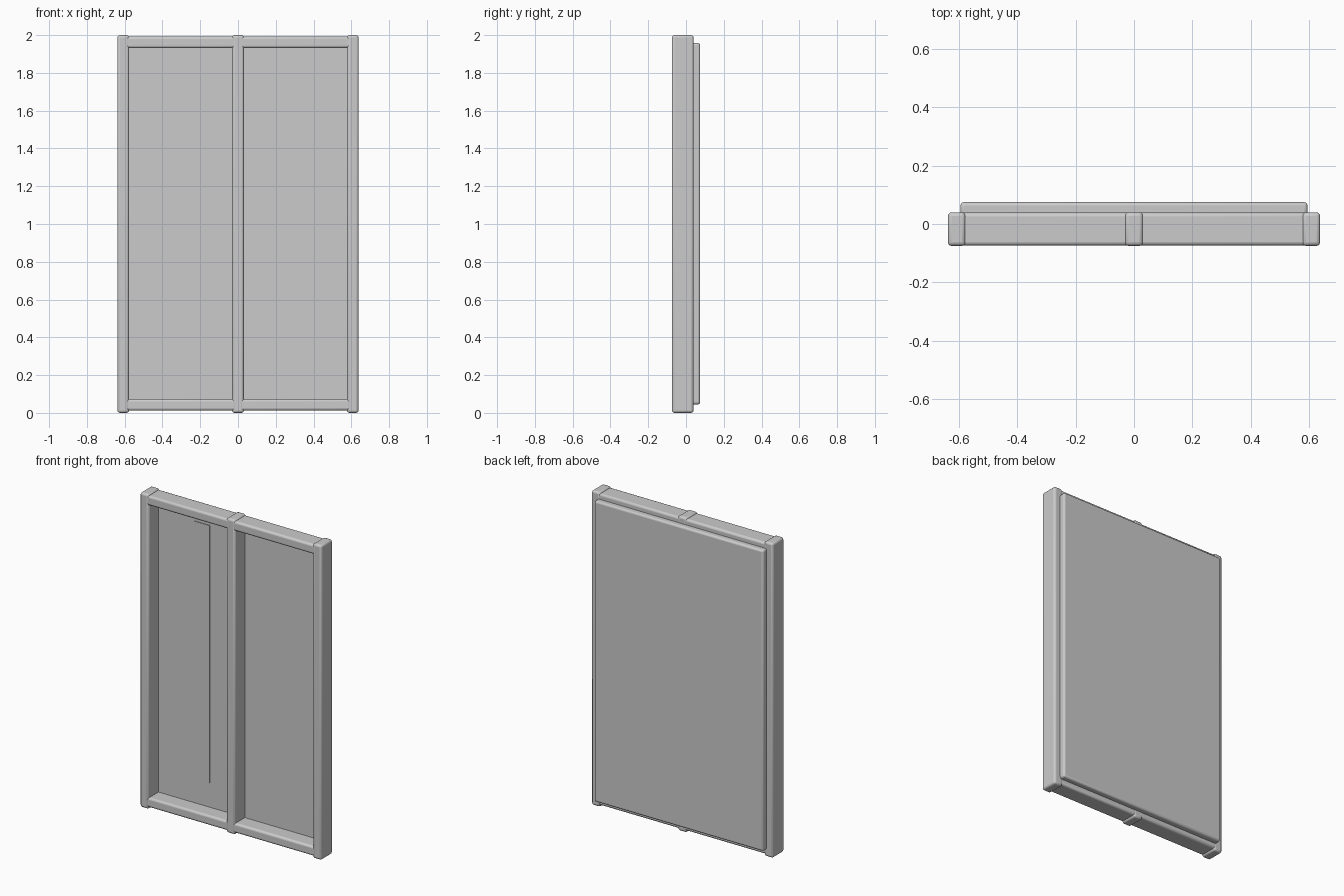
import bpy

if "Cube" in bpy.data.objects:
    bpy.data.objects.remove(bpy.data.objects["Cube"])

grey = bpy.data.materials.new("neutral grey")
grey.diffuse_color = (0.6, 0.6, 0.6, 1)
grey.use_nodes = True
grey.node_tree.nodes["Principled BSDF"].inputs["Base Color"].default_value = grey.diffuse_color


def box(name, x, y, z, bevel=0.0):
    """Box from (min, max) ranges, with optional rounded edges."""
    bpy.ops.mesh.primitive_cube_add(size=1, location=[sum(r) / 2 for r in (x, y, z)])
    ob = bpy.context.object
    ob.name = name
    ob.scale = [r[1] - r[0] for r in (x, y, z)]
    bpy.ops.object.transform_apply(location=False, rotation=False, scale=True)
    ob.data.materials.append(grey)
    if bevel:
        mod = ob.modifiers.new("rounded edges", 'BEVEL')
        mod.width = bevel
        mod.segments = 3
        bpy.ops.object.shade_smooth_by_angle()
    return ob


FRONT, BACK = -0.075, 0.04

# Upright posts at both sides
for side, name in ((-1, "left_post"), (1, "right_post")):
    box(name, sorted((side * 0.577, side * 0.638)), (FRONT, BACK), (0.0, 2.0), 0.013)

# Central mullion
box("centre_post", (-0.031, 0.031), (FRONT, BACK), (0.0, 2.0), 0.013)

# Horizontal rails, set slightly inside the post ends
for name, z in (("bottom_rail", (0.012, 0.073)), ("top_rail", (1.931, 1.992))):
    box(name, (-0.6, 0.6), (FRONT + 0.001, BACK - 0.001), z, 0.013)

# Backing panel behind the frame
box("back_panel", (-0.595, 0.595), (0.025, 0.075), (0.045, 1.958), 0.012)

# Thin strip on the left pane
box("pane_strip", (-0.323, -0.216), (0.021, 0.029), (0.228, 1.865))
